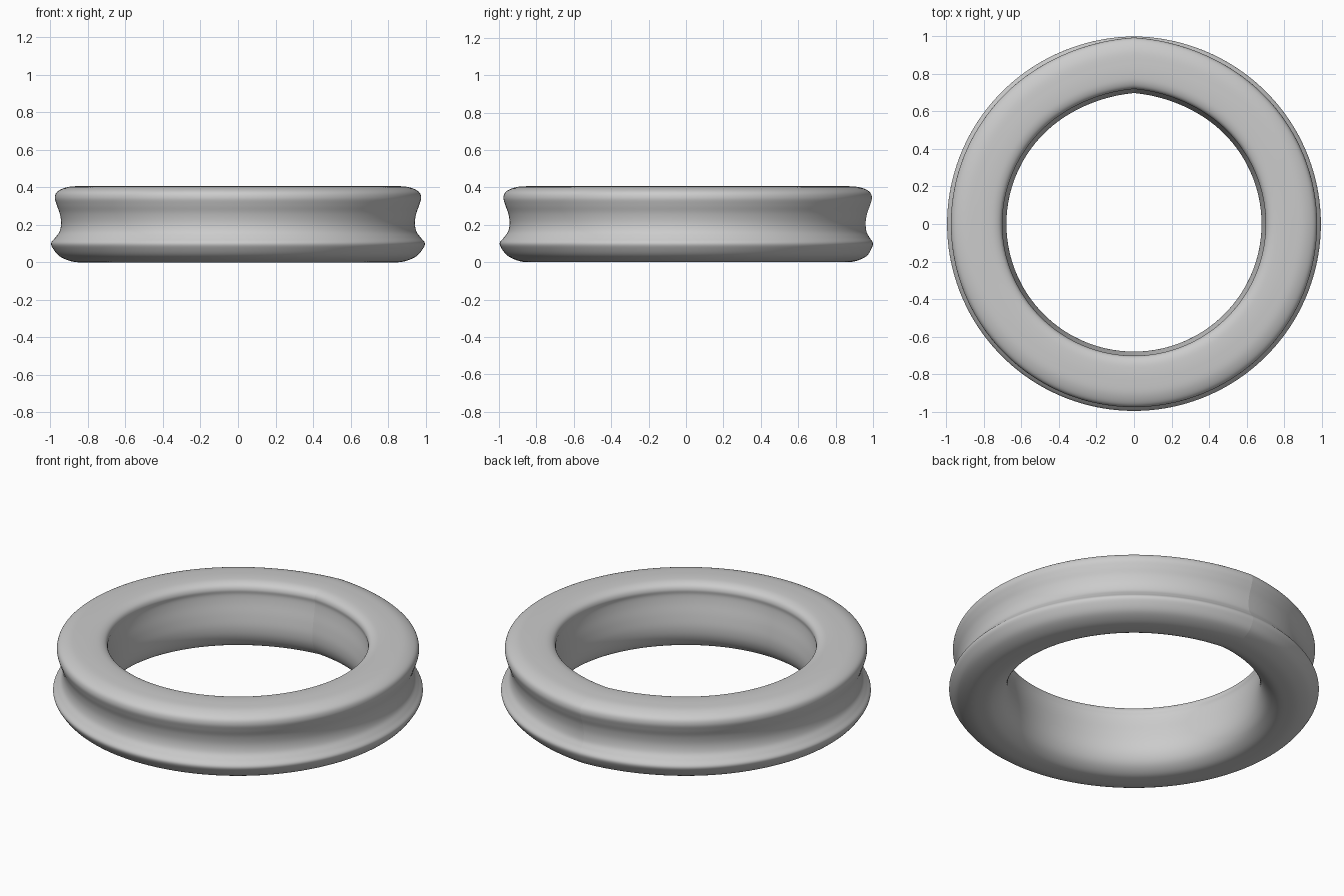
import bpy, bmesh, math

if "Cube" in bpy.data.objects:
    bpy.data.objects.remove(bpy.data.objects["Cube"])

SEGS = 192            # steps around the ring
SUB = 5               # curve steps between profile points
BUMP = 0.018          # outward swell at the seam
SPREAD = math.radians(32)

# Closed cross-section (radius, height): bottom, outer lip, groove, flange, top, inner wall
profile = [(0.83, 0.0), (0.89, 0.006), (0.95, 0.032), (0.985, 0.072), (0.996, 0.103),
           (0.974, 0.132), (0.951, 0.165), (0.943, 0.21), (0.950, 0.26), (0.966, 0.305),
           (0.976, 0.345), (0.962, 0.378), (0.91, 0.401), (0.84, 0.407), (0.78, 0.407),
           (0.74, 0.402), (0.713, 0.388), (0.702, 0.365), (0.705, 0.335), (0.700, 0.29),
           (0.687, 0.22), (0.680, 0.15), (0.689, 0.09), (0.718, 0.04), (0.77, 0.007)]


def smooth_loop(pts):
    """Closed Catmull-Rom curve through the points."""
    out, n = [], len(pts)
    for i in range(n):
        a, b, c, d = (pts[(i + k - 1) % n] for k in range(4))
        for s in range(SUB):
            t = s / SUB
            out.append(tuple(0.5 * (2 * b[k] + (c[k] - a[k]) * t
                       + (2 * a[k] - 5 * b[k] + 4 * c[k] - d[k]) * t ** 2
                       + (3 * b[k] - a[k] - 3 * c[k] + d[k]) * t ** 3) for k in (0, 1)))
    return out


def swell(r, z, angle):
    """Seam bump, held back at the lower outer lip."""
    off = min(angle, 2 * math.pi - angle)
    fade = max(0.0, 1 - off / SPREAD) ** 2
    lip = math.exp(-((z - 0.10) / 0.06) ** 2) if r > 0.85 else 0
    return BUMP * fade * (1 - 0.8 * lip)


# Sweep the section around z, starting at the seam on +y
section = smooth_loop(profile)
bm = bmesh.new()
rings = []
for i in range(SEGS):
    a = 2 * math.pi * i / SEGS
    ring = []
    for r, z in section:
        R = r + swell(r, z, a)
        ring.append(bm.verts.new((R * math.sin(a), R * math.cos(a), max(0, z))))
    rings.append(ring)
m = len(section)
for i in range(SEGS):
    p, q = rings[i], rings[(i + 1) % SEGS]
    for j in range(m):
        k = (j + 1) % m
        bm.faces.new((p[j], q[j], q[k], p[k])).smooth = True
bmesh.ops.recalc_face_normals(bm, faces=bm.faces)

# Crease along the seam
for j in range(m):
    bm.edges.get((rings[0][j], rings[0][(j + 1) % m])).smooth = False

mesh = bpy.data.meshes.new("grooved_ring")
bm.to_mesh(mesh)
bm.free()
bpy.context.collection.objects.link(bpy.data.objects.new("grooved_ring", mesh))
